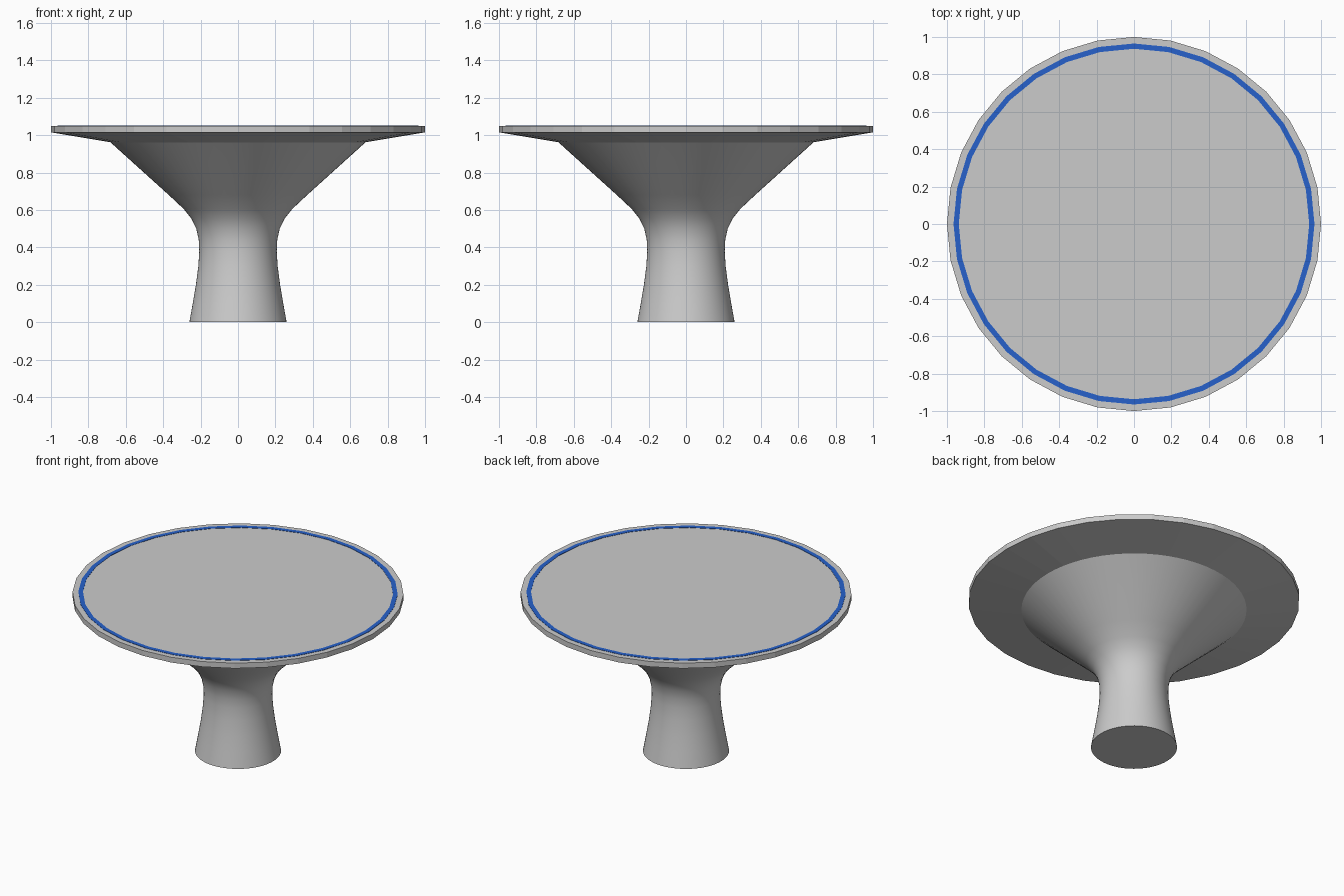
import bpy
import bmesh
from math import cos, sin, tau, radians

if "Cube" in bpy.data.objects:
    bpy.data.objects.remove(bpy.data.objects["Cube"])


def lathe(name, profile, sides, closed=False, smooth=False):
    """Revolve (radius, z) points, listed bottom to top on the outside, around z."""
    bm = bmesh.new()
    rings = [[bm.verts.new((r * cos(tau * i / sides), r * sin(tau * i / sides), z))
              for i in range(sides)] for r, z in profile]
    pairs = list(zip(rings, rings[1:]))
    if closed:
        pairs.append((rings[-1], rings[0]))
    for low, high in pairs:
        for i in range(sides):
            j = (i + 1) % sides
            bm.faces.new((low[i], low[j], high[j], high[i]))
    if not closed:
        bm.faces.new(rings[0][::-1])
        bm.faces.new(rings[-1])
    bmesh.ops.recalc_face_normals(bm, faces=bm.faces)
    mesh = bpy.data.meshes.new(name)
    bm.to_mesh(mesh)
    bm.free()
    obj = bpy.data.objects.new(name, mesh)
    bpy.context.collection.objects.link(obj)
    if smooth:
        bpy.ops.object.select_all(action='DESELECT')
        obj.select_set(True)
        bpy.context.view_layer.objects.active = obj
        bpy.ops.object.shade_smooth_by_angle(angle=radians(30))
    return obj


# Flared pedestal: smooth waist opening into a wide cone
lathe("pedestal", [(0.26, 0), (0.242, 0.1), (0.225, 0.2), (0.212, 0.3),
                   (0.207, 0.38), (0.21, 0.44), (0.223, 0.5), (0.25, 0.555),
                   (0.29, 0.605), (0.37, 0.68), (0.68, 0.96)], 64, smooth=True)

# Faceted round top with a bevelled underside
lathe("table_top", [(0.67, 0.96), (1, 1.015), (1, 1.05)], 32)

# Thin blue inlay ring near the edge
inlay = lathe("inlay_ring", [(0.937, 1.045), (0.965, 1.045),
                             (0.965, 1.052), (0.937, 1.052)], 32, closed=True)
blue = bpy.data.materials.new("blue_inlay")
blue.diffuse_color = (0.02, 0.12, 0.6, 1)
blue.use_nodes = True
blue.node_tree.nodes["Principled BSDF"].inputs["Base Color"].default_value = blue.diffuse_color
inlay.data.materials.append(blue)
